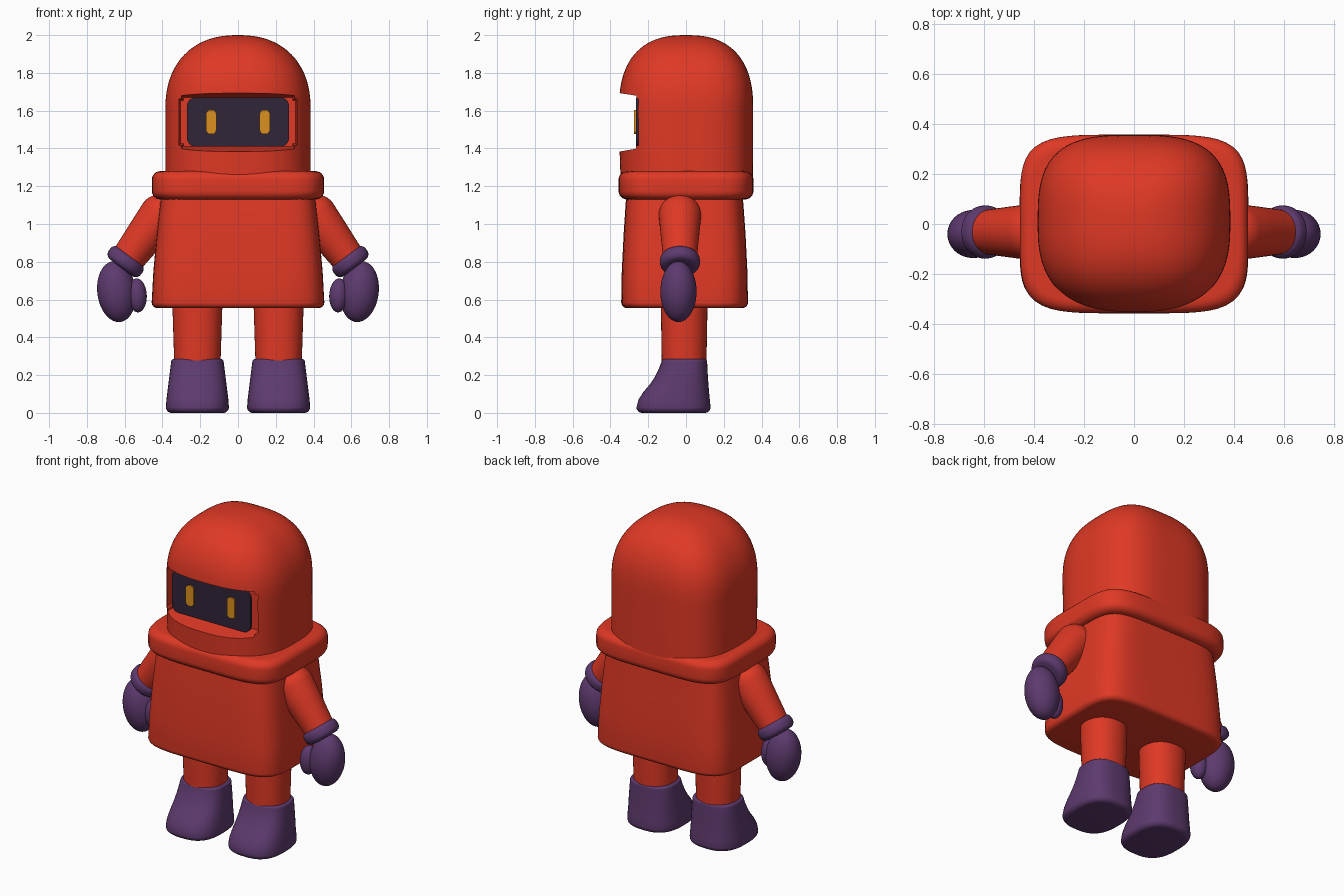
import bpy, bmesh, math
from mathutils import Matrix, Vector

if "Cube" in bpy.data.objects:
    bpy.data.objects.remove(bpy.data.objects["Cube"])


def material(name, rgb):
    m = bpy.data.materials.new(name)
    m.diffuse_color = (*rgb, 1)
    m.use_nodes = True
    m.node_tree.nodes["Principled BSDF"].inputs["Base Color"].default_value = m.diffuse_color
    return m


RED = material("red suit", (0.74, 0.04, 0.018))
PURPLE = material("purple", (0.11, 0.042, 0.155))
DARK = material("dark visor", (0.03, 0.019, 0.04))
AMBER = material("amber", (0.72, 0.28, 0.013))


def finish(name, bm, mat, matrix=None, angle=40):
    if matrix:
        bm.transform(matrix)
    bmesh.ops.recalc_face_normals(bm, faces=bm.faces[:])
    me = bpy.data.meshes.new(name)
    bm.to_mesh(me)
    bm.free()
    ob = bpy.data.objects.new(name, me)
    bpy.context.collection.objects.link(ob)
    me.materials.append(mat)
    shade(ob, angle)
    return ob


def shade(ob, angle=40):
    bpy.ops.object.select_all(action='DESELECT')
    ob.select_set(True)
    bpy.context.view_layer.objects.active = ob
    bpy.ops.object.shade_smooth_by_angle(angle=math.radians(angle))


def loft(name, rings, mat, n=2.0, n_back=None, cx=0, matrix=None, seg=64):
    """Skin superellipse rings given as (z, half width, y min, y max)."""
    bm = bmesh.new()
    loops = []
    for z, rx, y0, y1 in rings:
        cy, ry = (y0 + y1) / 2, (y1 - y0) / 2
        loop = []
        for i in range(seg):
            a = 2 * math.pi * i / seg
            c, s = math.cos(a), math.sin(a)
            e = n_back if (n_back and s > 0) else n
            r = (abs(c) ** e + abs(s) ** e) ** (-1 / e)
            loop.append(bm.verts.new((cx + rx * r * c, cy + ry * r * s, z)))
        loops.append(loop)
    for a, b in zip(loops, loops[1:]):
        for i in range(seg):
            j = (i + 1) % seg
            bm.faces.new((a[i], a[j], b[j], b[i]))
    bm.faces.new(loops[0])
    bm.faces.new(loops[-1])
    return finish(name, bm, mat, matrix)


def rounded(ring, r, up, steps=6):
    """Quarter-round edge that ends (up) or starts a ring stack."""
    z, rx, y0, y1 = ring
    out = []
    for k in range(steps + 1):
        a = math.pi / 2 * k / steps
        d = r * (1 - math.cos(a))
        out.append((z + (1 if up else -1) * (r * math.sin(a) - r), rx - d, y0 + d, y1 - d))
    return out if up else out[::-1]


def plate(name, cx, cz, hx, hz, r, y0, y1, mat):
    """Upright rounded rectangle between two depths."""
    bm = bmesh.new()
    pts = []
    for q, (sx, sz) in enumerate(((1, 1), (-1, 1), (-1, -1), (1, -1))):
        for k in range(9):
            a = math.pi / 2 * (q + k / 8)
            pts.append((cx + sx * (hx - r) + r * math.cos(a), cz + sz * (hz - r) + r * math.sin(a)))
    front = [bm.verts.new((x, y0, z)) for x, z in pts]
    back = [bm.verts.new((x, y1, z)) for x, z in pts]
    bm.faces.new(front)
    bm.faces.new(back)
    for i in range(len(pts)):
        j = (i + 1) % len(pts)
        bm.faces.new((front[i], front[j], back[j], back[i]))
    return finish(name, bm, mat)


def ellipsoid(name, centre, radii, tilt, mat):
    bm = bmesh.new()
    bmesh.ops.create_uvsphere(bm, u_segments=40, v_segments=24, radius=1)
    m = Matrix.Translation(centre) @ Matrix.Rotation(tilt, 4, 'Y') @ Matrix.Diagonal((*radii, 1))
    return finish(name, bm, mat, m, 180)


# Hood: straight sides below, domed top
rings = [(1.2, 0.385, -0.345, 0.355), (1.4, 0.385, -0.352, 0.356), (1.6, 0.385, -0.355, 0.356)]
for k in range(1, 25):
    t = math.sin(math.pi / 2 * k / 24.4)
    fx, fy = (1 - t ** 2.3) ** (1 / 2.3), (1 - t ** 2.5) ** (1 / 2.5)
    rings.append((1.6 + 0.4 * t, 0.385 * fx, -0.355 * fy, 0.356 * fy))
hood = loft("hood", rings, RED, 2.6, 3.1, seg=96)

# Tapered face opening cut into the hood
bm = bmesh.new()
corners = [(-1, 0), (1, 0), (1, 1), (-1, 1)]
outer = [bm.verts.new((x * 0.335, -0.40, 1.70 if t else 1.375)) for x, t in corners]
inner = [bm.verts.new((x * 0.305, -0.20, 1.67 if t else 1.41)) for x, t in corners]
bm.faces.new(outer)
bm.faces.new(inner)
for i in range(4):
    j = (i + 1) % 4
    bm.faces.new((outer[i], outer[j], inner[j], inner[i]))
bmesh.ops.bevel(bm, geom=[e for e in bm.edges if abs(e.verts[0].co.y - e.verts[1].co.y) > 0.1],
                offset=0.015, segments=4, affect='EDGES')
cutter = finish("face_cutter", bm, RED)
cutter.hide_render = True
mod = hood.modifiers.new("face opening", 'BOOLEAN')
mod.operation, mod.solver, mod.object = 'DIFFERENCE', 'EXACT', cutter
bpy.context.view_layer.objects.active = hood
bpy.ops.object.modifier_apply(modifier=mod.name)
bpy.data.objects.remove(cutter)
shade(hood, 30)

# Visor and eyes
plate("visor", 0, 1.54, 0.27, 0.13, 0.045, -0.265, -0.25, DARK)
for s in (-1, 1):
    plate("eye", s * 0.142, 1.54, 0.027, 0.064, 0.022, -0.274, -0.265, AMBER)

# Collar
low, high = (1.13, 0.456, -0.357, 0.357), (1.28, 0.456, -0.357, 0.357)
loft("collar", rounded(low, 0.045, False) + rounded(high, 0.045, True), RED, 4.8, seg=96)

# Tunic, flaring toward the hem
hem = rounded((0.555, 0.457, -0.343, 0.328), 0.03, False)
loft("tunic", hem + [(0.75, 0.448, -0.34, 0.325), (0.95, 0.43, -0.33, 0.315),
                     (1.13, 0.41, -0.318, 0.302), (1.2, 0.40, -0.31, 0.30)], RED, 5.2, seg=96)

arm_axis = Vector((0.6, 0, -0.8))
for s in (-1, 1):
    flip = Matrix.Diagonal((s, 1, 1, 1))
    turn = arm_axis.to_track_quat('Z', 'Y').to_matrix().to_4x4()
    frame = flip @ Matrix.Translation((0.412, -0.032, 1.045)) @ turn

    # Sleeve with domed shoulder, running along the arm axis
    sleeve = []
    for k in range(10):
        a = math.pi / 2 * (k + 0.3) / 9.3
        r = 0.112 * math.sin(a)
        sleeve.append((-0.112 * math.cos(a), r, -r, r))
    sleeve += [(0.13, 0.102, -0.102, 0.102), (0.30, 0.088, -0.088, 0.088)]
    loft("sleeve", sleeve, RED, matrix=frame, seg=40)

    # Glove cuff, mitten and thumb
    c0, c1 = (0.265, 0.106, -0.106, 0.106), (0.345, 0.106, -0.106, 0.106)
    loft("cuff", rounded(c0, 0.033, False) + rounded(c1, 0.033, True), PURPLE, matrix=frame, seg=40)
    ellipsoid("mitten", (s * 0.643, -0.04, 0.642), (0.102, 0.096, 0.162), s * 0.12, PURPLE)
    ellipsoid("thumb", (s * 0.533, -0.065, 0.622), (0.05, 0.052, 0.09), s * 0.05, PURPLE)

    # Leg
    loft("leg", [(0.25, 0.122, -0.128, 0.108), (0.62, 0.134, -0.134, 0.115)], RED, 2.2,
         cx=s * 0.215, seg=48)

    # Boot with the toe swept forward
    sole = rounded((0.0, 0.167, -0.262, 0.13), 0.03, False)
    shaft = [(0.07, 0.164, -0.252, 0.126), (0.11, 0.159, -0.226, 0.122), (0.15, 0.154, -0.192, 0.119),
             (0.19, 0.149, -0.165, 0.116), (0.23, 0.144, -0.145, 0.114)]
    loft("boot", sole + shaft + rounded((0.285, 0.139, -0.13, 0.112), 0.015, True), PURPLE, 2.7,
         cx=s * 0.215, seg=56)
